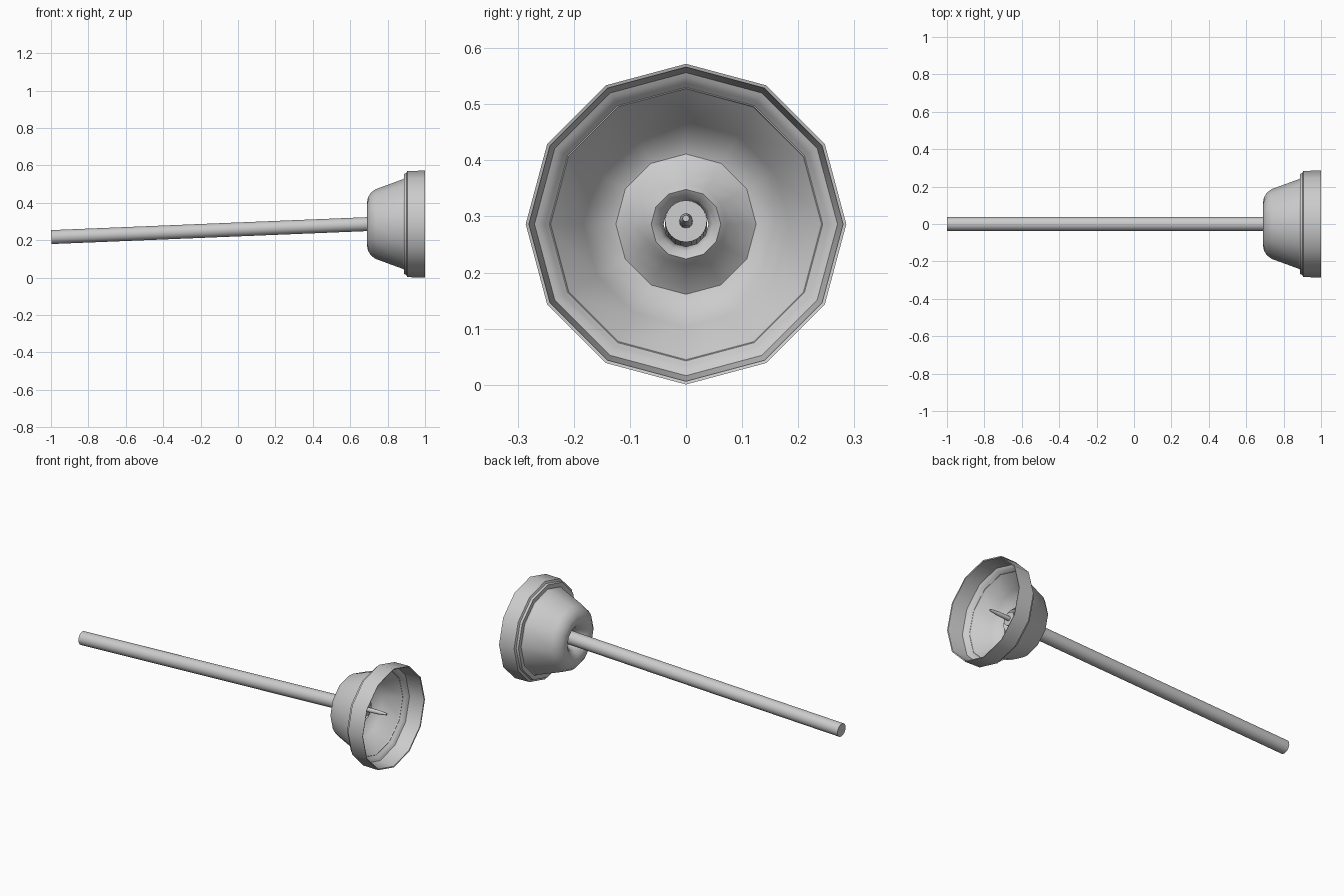
import bpy, bmesh, math
from mathutils import Vector, Matrix

if "Cube" in bpy.data.objects:
    bpy.data.objects.remove(bpy.data.objects["Cube"])


def lathe(name, profile, sides, origin, tilt=0.0, closed=False, angle=40):
    """Revolve (distance, radius) points around the local x axis."""
    bm = bmesh.new()
    rings = []
    for x, r in profile:
        rings.append([bm.verts.new((x, r * math.sin(2 * math.pi * i / sides),
                                    r * math.cos(2 * math.pi * i / sides)))
                      for i in range(sides)])
    pairs = list(zip(rings, rings[1:]))
    if closed:
        pairs.append((rings[-1], rings[0]))
    else:
        bm.faces.new(rings[0])
        bm.faces.new(rings[-1])
    for a, b in pairs:
        for i in range(sides):
            j = (i + 1) % sides
            bm.faces.new((a[i], a[j], b[j], b[i]))
    bmesh.ops.recalc_face_normals(bm, faces=bm.faces)
    bmesh.ops.transform(bm, verts=bm.verts,
                        matrix=Matrix.Translation(Vector(origin)) @ Matrix.Rotation(-tilt, 4, 'Y'))
    mesh = bpy.data.meshes.new(name)
    bm.to_mesh(mesh)
    bm.free()
    obj = bpy.data.objects.new(name, mesh)
    bpy.context.collection.objects.link(obj)
    bpy.ops.object.select_all(action='DESELECT')
    obj.select_set(True)
    bpy.context.view_layer.objects.active = obj
    bpy.ops.object.shade_smooth_by_angle(angle=math.radians(angle))
    return obj


# Rubber cup: twelve-sided shell, outside first, then the neck and the inside
cup_profile = [
    (1.0, 0.2857), (0.905, 0.284), (0.90, 0.272), (0.888, 0.268), (0.888, 0.242),
    (0.735, 0.186), (0.71, 0.167), (0.695, 0.142), (0.69, 0.118), (0.697, 0.092),
    (0.718, 0.066), (0.75, 0.046), (0.78, 0.040),
    (0.805, 0.048), (0.815, 0.062), (0.805, 0.072), (0.775, 0.095), (0.755, 0.125),
    (0.765, 0.155), (0.80, 0.183),
    (0.90, 0.252), (0.908, 0.262), (0.912, 0.270), (0.998, 0.280),
]
lathe("rubber_cup", cup_profile, 12, (0, 0, 0.2862), closed=True)

# Wooden handle, tilted slightly, running into the cup
tilt = math.atan(0.041)
start = (-0.9985, 0, 0.2165)
lathe("handle", [(0, 0.0372), (1.83, 0.0372)], 24, start, tilt)

# Threaded pin at the end of the handle
lathe("handle_pin", [(1.82, 0.0125), (1.90, 0.0115), (1.955, 0.006)], 12, start, tilt)
